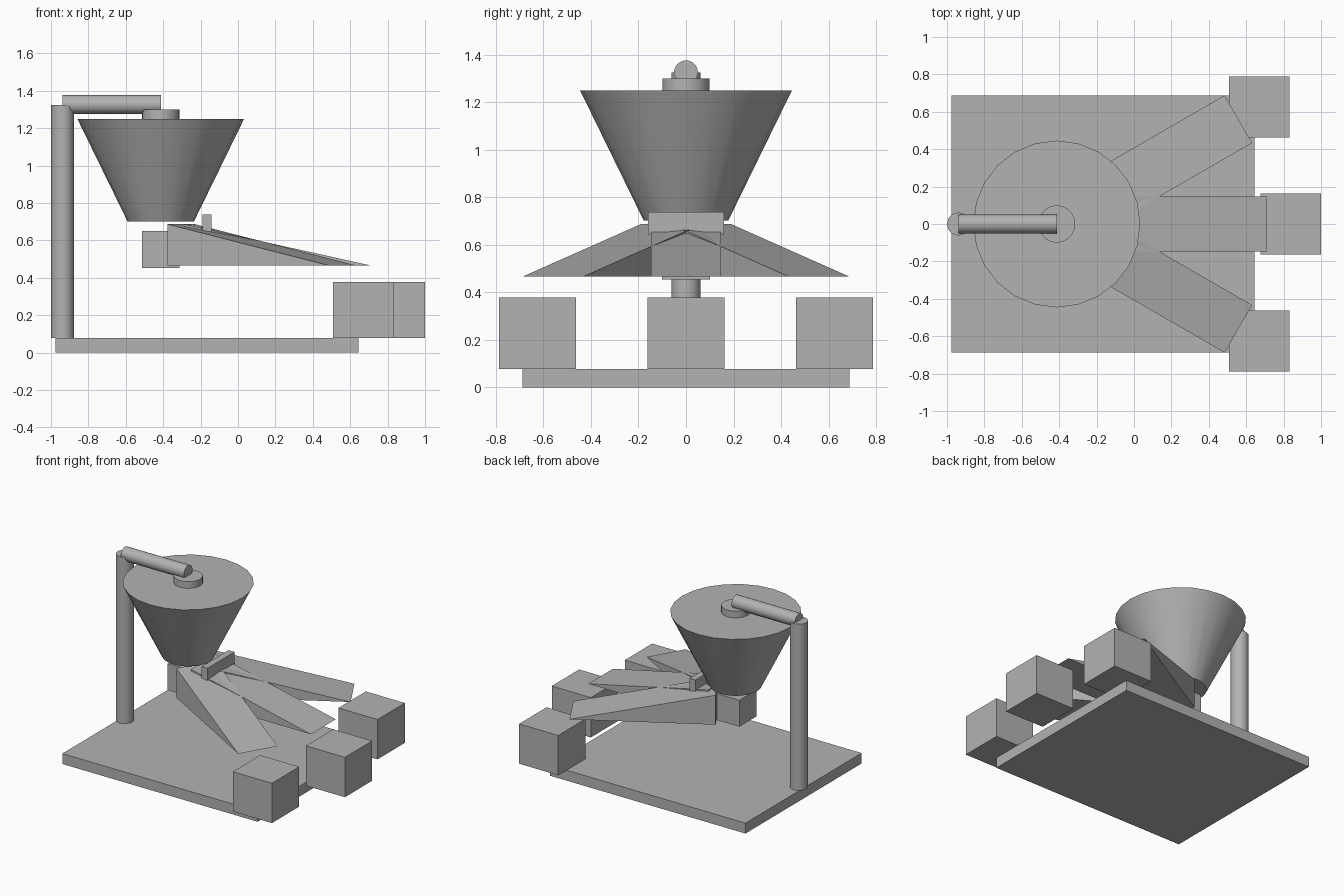
import bpy
import bmesh
import math
from mathutils import Matrix, Vector

cube = bpy.data.objects.get("Cube")
if cube:
    bpy.data.objects.remove(cube, do_unlink=True)

# One plain grey for every part
grey = bpy.data.materials.new("plain_grey")
grey.use_nodes = True
colour = (0.45, 0.45, 0.45, 1)
grey.diffuse_color = colour
grey.node_tree.nodes["Principled BSDF"].inputs["Base Color"].default_value = colour

HUB_X = -0.413      # vertical axis of the funnel, from which the chutes fan out
BASE_TOP = 0.078


def finish(name, bm, smooth=False):
    bmesh.ops.recalc_face_normals(bm, faces=bm.faces)
    mesh = bpy.data.meshes.new(name)
    bm.to_mesh(mesh)
    bm.free()
    mesh.materials.append(grey)
    obj = bpy.data.objects.new(name, mesh)
    bpy.context.collection.objects.link(obj)
    if smooth:
        bpy.ops.object.select_all(action='DESELECT')
        obj.select_set(True)
        bpy.context.view_layer.objects.active = obj
        bpy.ops.object.shade_smooth_by_angle(angle=math.radians(30))
    return obj


def box(name, x, y, z):
    """Box from (min, max) ranges."""
    bm = bmesh.new()
    size = [b - a for a, b in (x, y, z)]
    mid = [(a + b) / 2 for a, b in (x, y, z)]
    bmesh.ops.create_cube(bm, size=1, matrix=Matrix.Translation(mid) @ Matrix.Diagonal((*size, 1)))
    return finish(name, bm)


def cone(name, start, end, r1, r2, sides=32):
    """Capped cone or cylinder between two points."""
    a, b = Vector(start), Vector(end)
    turn = (b - a).to_track_quat('Z', 'Y').to_matrix().to_4x4()
    bm = bmesh.new()
    bmesh.ops.create_cone(bm, cap_ends=True, segments=sides, radius1=r1, radius2=r2,
                          depth=(b - a).length, matrix=Matrix.Translation((a + b) / 2) @ turn)
    return finish(name, bm, smooth=True)


def chute(name, angle):
    """Wedge ramp pointing away from the funnel axis."""
    bm = bmesh.new()
    profile = [(0.125, 0.466), (1.121, 0.466), (0.125, 0.687)]
    face = bm.faces.new([bm.verts.new((r, -0.147, z)) for r, z in profile])
    side = bmesh.ops.extrude_face_region(bm, geom=[face])
    verts = [v for v in side["geom"] if isinstance(v, bmesh.types.BMVert)]
    bmesh.ops.translate(bm, verts=verts, vec=(0, 0.294, 0))
    bm.transform(Matrix.Translation((HUB_X, 0, 0)) @ Matrix.Rotation(angle, 4, 'Z'))
    return finish(name, bm)


# Base and support post
box("base_plate", (-0.975, 0.645), (-0.688, 0.688), (0, BASE_TOP))
cone("support_post", (-0.938, 0, BASE_TOP), (-0.938, 0, 1.325), 0.061, 0.061)
cone("support_arm", (-0.938, 0, 1.326), (HUB_X, 0, 1.326), 0.05, 0.05)

# Funnel with its hub
cone("hub", (HUB_X, 0, 1.25), (HUB_X, 0, 1.3), 0.099, 0.099)
cone("funnel", (HUB_X, 0, 0.702), (HUB_X, 0, 1.25), 0.178, 0.446, 24)

# Drive block and gate at the chute mouths
box("drive_block", (HUB_X - 0.1, HUB_X + 0.1), (-0.1, 0.1), (0.453, 0.651))
box("gate", (-0.19, -0.141), (-0.16, 0.16), (0.645, 0.739))

# Three chutes, each with a bin at its end
for side, degrees in (("right", -30), ("middle", 0), ("left", 30)):
    angle = math.radians(degrees)
    chute(side + "_chute", angle)
    x = HUB_X + 1.251 * math.cos(angle)
    y = 1.251 * math.sin(angle)
    box(side + "_bin", (x - 0.162, x + 0.162), (y - 0.162, y + 0.162), (BASE_TOP, 0.377))
